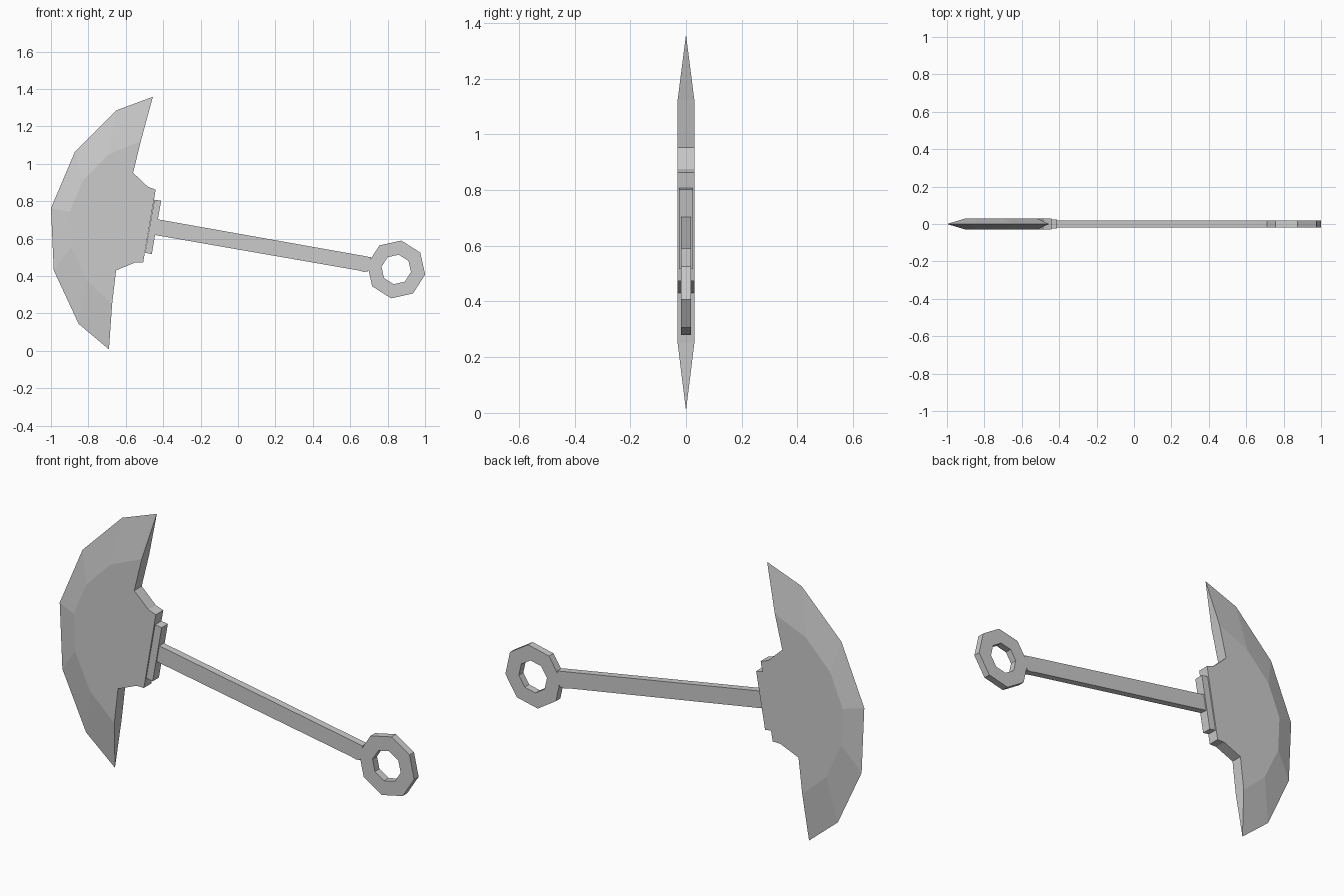
import bpy, bmesh
from math import cos, sin, radians

if "Cube" in bpy.data.objects:
    bpy.data.objects.remove(bpy.data.objects["Cube"])

TILT = radians(-10)


def finish(name, bm):
    bmesh.ops.recalc_face_normals(bm, faces=bm.faces)
    mesh = bpy.data.meshes.new(name)
    bm.to_mesh(mesh)
    bm.free()
    obj = bpy.data.objects.new(name, mesh)
    bpy.context.collection.objects.link(obj)
    return obj


def plate(name, outline, half):
    """Extrude an (x, z) outline symmetrically about y = 0."""
    bm = bmesh.new()
    front = [bm.verts.new((x, -half, z)) for x, z in outline]
    back = [bm.verts.new((x, half, z)) for x, z in outline]
    bm.faces.new(front)
    bm.faces.new(back)
    n = len(outline)
    for i in range(n):
        j = (i + 1) % n
        bm.faces.new((front[i], front[j], back[j], back[i]))
    return finish(name, bm)


# Blade: sharp outer edge, bevelled up to a flat cheek on both sides
edge = [(-.455, 1.358), (-.65, 1.286), (-.872, 1.064), (-1, .763),
        (-.985, .43), (-.852, .144), (-.69, .008)]
ridge = [(-.519, 1.123), (-.695, 1.048), (-.83, .91), (-.9, .743),
         (-.893, .556), (-.807, .374), (-.673, .25)]
inner = [(-.652, .43), (-.548, .473), (-.507, .473),
         (-.44, .862), (-.481, .876), (-.561, .952)]
T = .03
bm = bmesh.new()
edge_v = [bm.verts.new((x, 0, z)) for x, z in edge]
sides = []
for y in (-T, T):
    r = [bm.verts.new((x, y, z)) for x, z in ridge]
    s = [bm.verts.new((x, y, z)) for x, z in inner]
    bm.faces.new(r + s)
    for i in range(len(edge) - 1):
        bm.faces.new((edge_v[i], edge_v[i + 1], r[i + 1], r[i]))
    sides.append([r[-1]] + s + [r[0]])
front, back = sides
for i in range(len(front) - 1):
    bm.faces.new((front[i], front[i + 1], back[i + 1], back[i]))
bm.faces.new((edge_v[0], front[-1], back[-1]))
bm.faces.new((edge_v[-1], front[0], back[0]))
finish("blade", bm)

# Collar between blade and shaft
plate("collar", [(-.447, .808), (-.411, .802), (-.461, .517), (-.497, .524)], .025)

# Shaft, ending in a slight neck at the ring
plate("shaft", [(-.435, .704), (.652, .511), (.685, .505), (.711, .5),
                (.695, .424), (.675, .422), (.642, .43), (-.449, .62)], .018)

# Octagonal pommel ring
cx, cz, R_OUT, R_IN, N = .846, .435, .157, .08, 8
bm = bmesh.new()
loops = []
for k in range(N):
    a = TILT + radians(360 / N * k)
    loops.append([bm.verts.new((cx + r * cos(a), y, cz + r * sin(a)))
                  for r, y in ((R_OUT, -.018), (R_OUT, .018), (R_IN, .018), (R_IN, -.018))])
for k in range(N):
    a, b = loops[k], loops[(k + 1) % N]
    for i in range(4):
        j = (i + 1) % 4
        bm.faces.new((a[i], a[j], b[j], b[i]))
finish("pommel_ring", bm)
